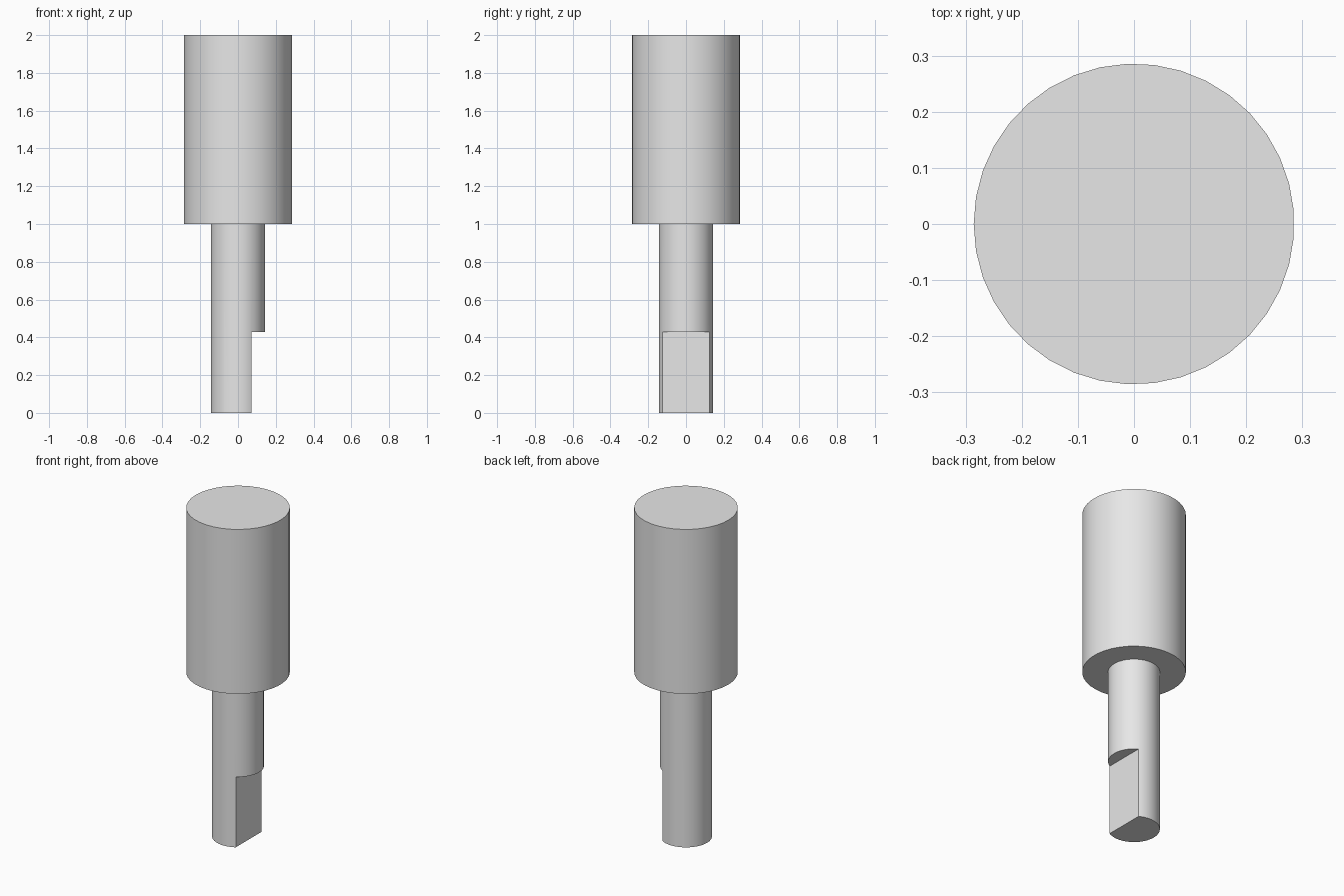
import bpy, bmesh, math

if "Cube" in bpy.data.objects:
    bpy.data.objects.remove(bpy.data.objects["Cube"])

SIDES = 37
BODY_R, SHAFT_R, FLAT_X = 0.2857, 0.1429, 0.0714
SHAFT_TOP, FLAT_TOP, TOP = 1.0, 0.4286, 2.0

grey = bpy.data.materials.new("plain grey")
grey.diffuse_color = (0.8, 0.8, 0.8, 1)
grey.use_nodes = True
grey.node_tree.nodes["Principled BSDF"].inputs["Base Color"].default_value = grey.diffuse_color


def make_object(name, bm):
    bmesh.ops.recalc_face_normals(bm, faces=bm.faces[:])
    mesh = bpy.data.meshes.new(name)
    bm.to_mesh(mesh)
    bm.free()
    mesh.materials.append(grey)
    ob = bpy.data.objects.new(name, mesh)
    bpy.context.collection.objects.link(ob)
    return ob


# Stepped round pin: wide body on a narrow shaft
bm = bmesh.new()
rings = []
for r, z in [(SHAFT_R, 0), (SHAFT_R, SHAFT_TOP), (BODY_R, SHAFT_TOP), (BODY_R, TOP)]:
    angles = [math.pi + math.tau * i / SIDES for i in range(SIDES)]
    rings.append([bm.verts.new((r * math.cos(a), r * math.sin(a), z)) for a in angles])
for low, high in zip(rings, rings[1:]):
    for i in range(SIDES):
        j = (i + 1) % SIDES
        bm.faces.new((low[i], low[j], high[j], high[i]))
bm.faces.new(rings[0])
bm.faces.new(rings[-1])
pin = make_object("stepped_pin", bm)

# Cut two flats at the lower end to leave a tang
for side in (-1, 1):
    bm = bmesh.new()
    bmesh.ops.create_cube(bm, size=1)
    for v in bm.verts:
        v.co.x = side * (FLAT_X + (v.co.x + 0.5) * 0.2)
        v.co.z = FLAT_TOP if v.co.z > 0 else -0.1
    cutter = make_object("flat_cutter", bm)
    cutter.hide_render = True
    mod = pin.modifiers.new("flat", 'BOOLEAN')
    mod.operation = 'DIFFERENCE'
    mod.solver = 'EXACT'
    mod.object = cutter
    bpy.context.view_layer.objects.active = pin
    bpy.ops.object.modifier_apply(modifier=mod.name)
    bpy.data.objects.remove(cutter)

# Smooth round walls, sharp steps and flats
bpy.ops.object.select_all(action='DESELECT')
pin.select_set(True)
bpy.context.view_layer.objects.active = pin
bpy.ops.object.shade_smooth_by_angle(angle=math.radians(30))
